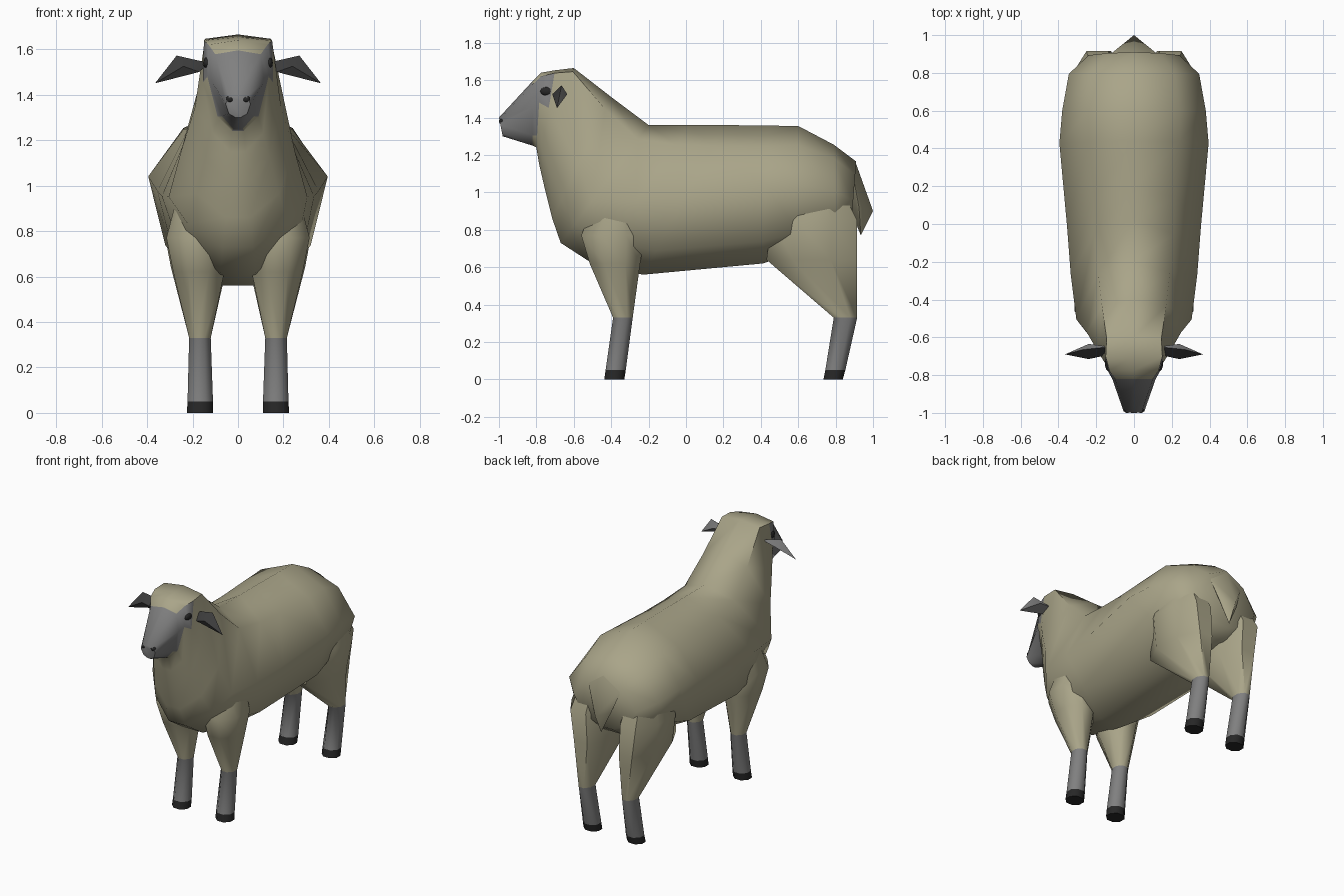
import bpy, bmesh, math
from mathutils import Vector

if "Cube" in bpy.data.objects:
    bpy.data.objects.remove(bpy.data.objects["Cube"])


def material(name, rgb):
    m = bpy.data.materials.new(name)
    m.diffuse_color = (*rgb, 1)
    m.use_nodes = True
    m.node_tree.nodes["Principled BSDF"].inputs["Base Color"].default_value = m.diffuse_color
    return m


wool = material("wool", (0.40, 0.375, 0.25))
skin = material("grey skin", (0.215, 0.215, 0.215))
dark = material("dark ear lining", (0.045, 0.045, 0.045))
black = material("hoof black", (0.02, 0.02, 0.02))


def finish(name, bm, mats, rule=None, angle=60):
    bmesh.ops.recalc_face_normals(bm, faces=bm.faces)
    for f in bm.faces:
        f.smooth = True
        if rule:
            f.material_index = rule(f)
    for e in bm.edges:
        if len(e.link_faces) == 2 and e.calc_face_angle() > math.radians(angle):
            e.smooth = False
    me = bpy.data.meshes.new(name)
    bm.to_mesh(me)
    bm.free()
    for m in mats:
        me.materials.append(m)
    ob = bpy.data.objects.new(name, me)
    bpy.context.collection.objects.link(ob)
    return ob


def loft(rings):
    bm = bmesh.new()
    vs = [[bm.verts.new(p) for p in r] for r in rings]
    n = len(vs[0])
    for a, b in zip(vs, vs[1:]):
        for i in range(n):
            j = (i + 1) % n
            bm.faces.new((a[i], a[j], b[j], b[i]))
    bm.faces.new(vs[0])
    bm.faces.new(vs[-1])
    return bm


# Tilted cross-section: spine point, under point, shoulder x/height, widest x/height, low x
def section(ty, tz, by, bz, sx, sf, w, mf, lx):
    top, bot = Vector((0, ty, tz)), Vector((0, by, bz))

    def at(x, f):
        p = bot.lerp(top, f)
        return (x, p.y, p.z)
    half = [(sx, sf), (w, mf), (lx, 0.16), (lx * 0.3, 0)]
    return ([at(0, 1)] + [at(x, f) for x, f in half]
            + [at(-x, f) for x, f in reversed(half)])


# Head, neck and body in one skin, from muzzle to rump
body_rings = [
    (-1.00, 1.40, -0.98, 1.30, 0.04, 0.9, 0.055, 0.6, 0.04),
    (-0.82, 1.595, -0.82, 1.25, 0.10, 0.95, 0.115, 0.6, 0.07),
    (-0.775, 1.64, -0.80, 1.24, 0.13, 0.95, 0.135, 0.6, 0.09),
    (-0.70, 1.653, -0.785, 1.15, 0.15, 0.97, 0.155, 0.6, 0.11),
    (-0.60, 1.665, -0.755, 1.02, 0.145, 0.97, 0.19, 0.5, 0.14),
    (-0.40, 1.51, -0.715, 0.86, 0.17, 0.90, 0.25, 0.45, 0.18),
    (-0.20, 1.36, -0.67, 0.73, 0.19, 0.88, 0.305, 0.35, 0.22),
    (0.02, 1.36, -0.50, 0.62, 0.21, 0.86, 0.335, 0.45, 0.26),
    (0.20, 1.36, -0.23, 0.56, 0.22, 0.86, 0.355, 0.52, 0.28),
    (0.44, 1.357, 0.41, 0.62, 0.24, 0.85, 0.395, 0.57, 0.32),
    (0.60, 1.355, 0.60, 0.68, 0.24, 0.85, 0.38, 0.54, 0.30),
    (0.79, 1.255, 0.80, 0.72, 0.22, 0.86, 0.345, 0.54, 0.28),
    (0.91, 1.165, 0.88, 0.78, 0.14, 0.82, 0.24, 0.45, 0.18),
]


# Grey face below the wool cap and in front of the cheeks
def body_rule(f):
    c = f.calc_center_median()
    face = c.y < -0.81 or (c.y < -0.72 and c.z > 1.37)
    return 1 if face and c.z < 1.6 else 0


finish("body_and_head", loft([section(*r) for r in body_rings]), [wool, skin], body_rule)


# Legs: eight-sided rings given as height, y range, x range
def leg_ring(z, y0, y1, x0, x1, side):
    k = math.cos(math.pi / 8)
    pts = []
    for i in range(8):
        a = math.pi / 8 + i * math.pi / 4
        y = (y0 + y1) / 2 + (y1 - y0) / 2 * math.sin(a) / k
        x = (x0 + x1) / 2 + (x1 - x0) / 2 * math.cos(a) / k
        pts.append((side * x, y, z))
    return pts


front = [(1.02, -0.46, -0.25, 0.08, 0.25), (0.77, -0.56, -0.22, 0.05, 0.315),
         (0.62, -0.515, -0.245, 0.06, 0.285), (0.33, -0.39, -0.285, 0.12, 0.215),
         (0.05, -0.43, -0.322, 0.11, 0.222), (0.0, -0.437, -0.33, 0.11, 0.225)]
hind = [(1.12, 0.56, 0.78, 0.10, 0.26), (0.85, 0.46, 0.915, 0.05, 0.335),
        (0.64, 0.43, 0.915, 0.05, 0.295), (0.33, 0.79, 0.915, 0.12, 0.215),
        (0.05, 0.745, 0.852, 0.11, 0.222), (0.0, 0.735, 0.838, 0.11, 0.225)]


def leg_rule(f):
    z = f.calc_center_median().z
    return 2 if z < 0.05 else 1 if z < 0.33 else 0


for side, tag in ((-1, "right"), (1, "left")):
    for name, rows in (("front_leg", front), ("hind_leg", hind)):
        bm = loft([leg_ring(*r, side) for r in rows])
        finish(f"{name}_{tag}", bm, [wool, skin, black], leg_rule, 50)

    # Ear: thin leaf, dark towards the front
    bm = bmesh.new()
    outline = [(0.13, -0.65, 1.54), (0.27, -0.665, 1.572),
               (0.365, -0.69, 1.45), (0.17, -0.70, 1.50)]
    rim = [bm.verts.new((side * x, y, z)) for x, y, z in outline]
    for y in (-0.715, -0.635):
        mid = bm.verts.new((side * 0.24, y, 1.525))
        for i in range(4):
            bm.faces.new((rim[i], rim[(i + 1) % 4], mid))
    finish(f"ear_{tag}", bm, [skin, dark],
           lambda f: 1 if f.normal.y < 0 else 0, 50)

    # Eye and nostril: flattened beads
    for name, loc, size in (("eye", (0.136, -0.74, 1.54), (0.018, 0.04, 0.026)),
                            ("nostril", (0.036, -0.985, 1.38), (0.018, 0.016, 0.016))):
        bm = bmesh.new()
        bmesh.ops.create_icosphere(bm, subdivisions=2, radius=1)
        for v in bm.verts:
            v.co = Vector((side * loc[0] + v.co.x * size[0],
                           loc[1] + v.co.y * size[1], loc[2] + v.co.z * size[2]))
        finish(f"{name}_{tag}", bm, [black])

# Tail: short pointed wedge growing out of the rump
bm = bmesh.new()
points = [(0, 0.905, 1.165), (0, 1.0, 0.90), (0, 0.935, 0.77), (0, 0.86, 0.95)]
for s in (-1, 1):
    points += [(s * 0.13, 0.895, 1.08), (s * 0.07, 0.925, 0.92)]
for p in points:
    bm.verts.new(p)
bmesh.ops.convex_hull(bm, input=bm.verts)
finish("tail", bm, [wool], None, 70)
